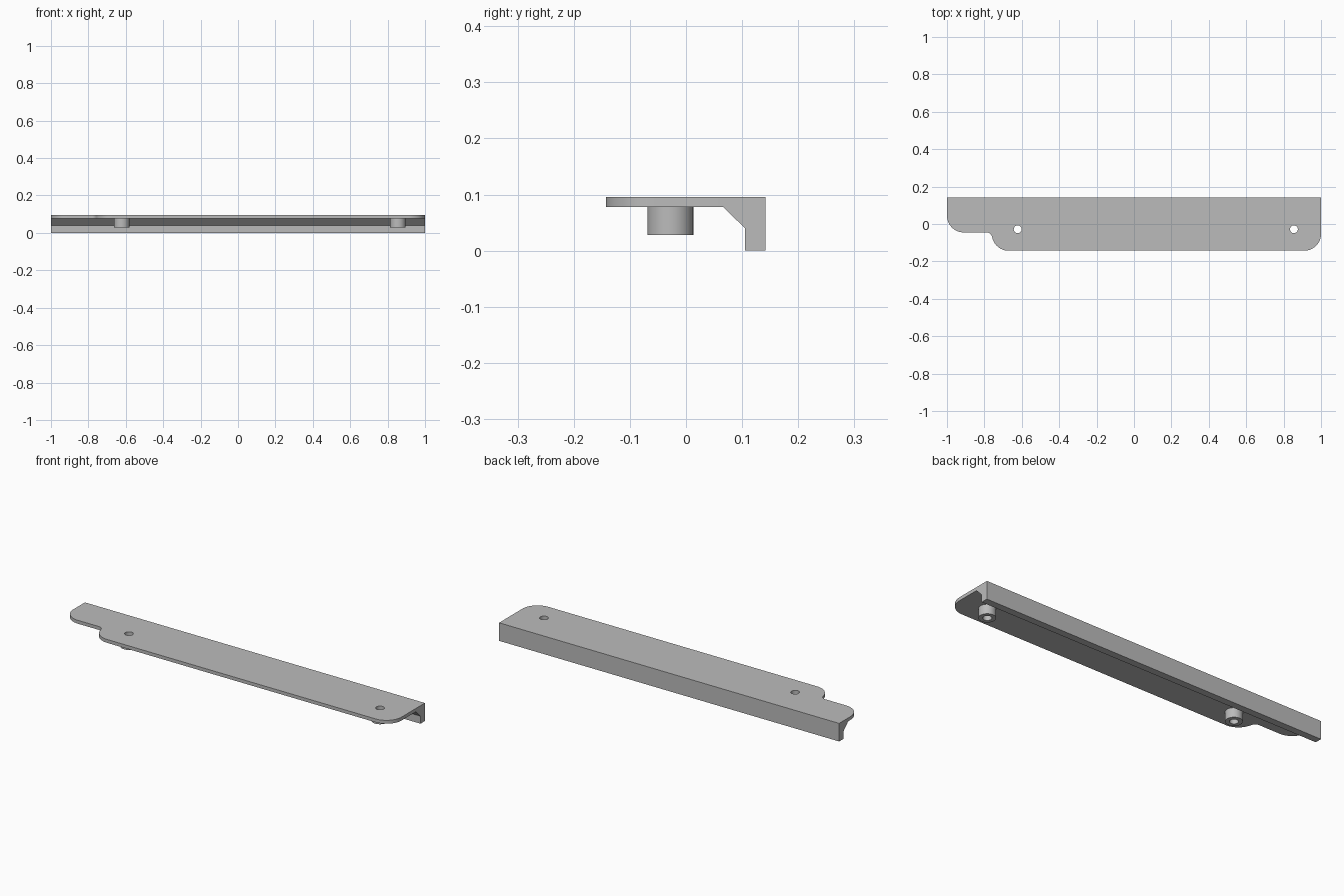
import bpy, bmesh
from math import sin, cos, radians
from mathutils import Vector

cube = bpy.data.objects.get("Cube")
if cube:
    bpy.data.objects.remove(cube, do_unlink=True)

TOP, UNDER = 0.096, 0.078
BACK, FRONT = 0.142, -0.143
HOLES = ((-0.622, -0.028), (0.855, -0.028))

grey = bpy.data.materials.new("plain grey")
grey.use_nodes = True
colour = (0.5, 0.5, 0.5, 1)
grey.diffuse_color = colour
grey.node_tree.nodes["Principled BSDF"].inputs["Base Color"].default_value = colour


def arc(cx, cy, r, start, end, steps=14):
    angles = [radians(start + (end - start) * i / steps) for i in range(steps + 1)]
    return [(cx + r * cos(a), cy + r * sin(a)) for a in angles]


def prism(name, points, direction):
    """Extrude a closed outline of 3D points into a solid."""
    bm = bmesh.new()
    face = bm.faces.new([bm.verts.new(p) for p in points])
    extruded = bmesh.ops.extrude_face_region(bm, geom=[face])["geom"]
    verts = [g for g in extruded if isinstance(g, bmesh.types.BMVert)]
    bmesh.ops.translate(bm, verts=verts, vec=Vector(direction))
    bmesh.ops.recalc_face_normals(bm, faces=bm.faces)
    mesh = bpy.data.meshes.new(name)
    bm.to_mesh(mesh)
    bm.free()
    obj = bpy.data.objects.new(name, mesh)
    bpy.context.collection.objects.link(obj)
    mesh.materials.append(grey)
    return obj


def cylinder(name, x, y, r, low, high):
    ring = arc(x, y, r, 0, 360, 48)[:-1]
    return prism(name, [(px, py, low) for px, py in ring], (0, 0, high - low))


def combine(target, tool, operation):
    mod = target.modifiers.new(operation, "BOOLEAN")
    mod.operation = operation
    mod.solver = "EXACT"
    mod.object = tool
    bpy.context.view_layer.objects.active = target
    bpy.ops.object.modifier_apply(modifier=mod.name)
    bpy.data.objects.remove(tool, do_unlink=True)


def smooth(obj):
    bpy.ops.object.select_all(action="DESELECT")
    obj.select_set(True)
    bpy.context.view_layer.objects.active = obj
    bpy.ops.object.shade_smooth_by_angle(angle=radians(30))


# Top plate with rounded front corners and a stepped left end
outline = [(1, BACK), (-1, BACK)]
outline += arc(-0.91, 0.045, 0.09, 180, 270)
outline += arc(-0.788, -0.075, 0.03, 90, 10.6, 8)
outline += arc(-0.67, FRONT + 0.09, 0.09, 190.6, 270)
outline += arc(0.91, FRONT + 0.09, 0.09, 270, 360)
plate = prism("bracket_plate", [(x, y, UNDER) for x, y in outline], (0, 0, TOP - UNDER))

# Rear wall with a sloping inner brace, joined to the plate
profile = [(BACK, 0), (BACK, TOP), (0.066, TOP), (0.066, UNDER), (0.105, 0.04), (0.105, 0)]
wall = prism("rear_wall", [(-1, y, z) for y, z in profile], (2, 0, 0))
combine(plate, wall, "UNION")

# Drilled holes and hollow bosses below them
for side, (x, y) in zip(("right", "left"), HOLES):
    combine(plate, cylinder("drill", x, y, 0.021, 0.05, 0.12), "DIFFERENCE")
    boss = cylinder(side + "_boss", x, y, 0.041, 0.028, UNDER)
    combine(boss, cylinder("drill", x, y, 0.021, 0, 0.12), "DIFFERENCE")
    smooth(boss)
smooth(plate)
